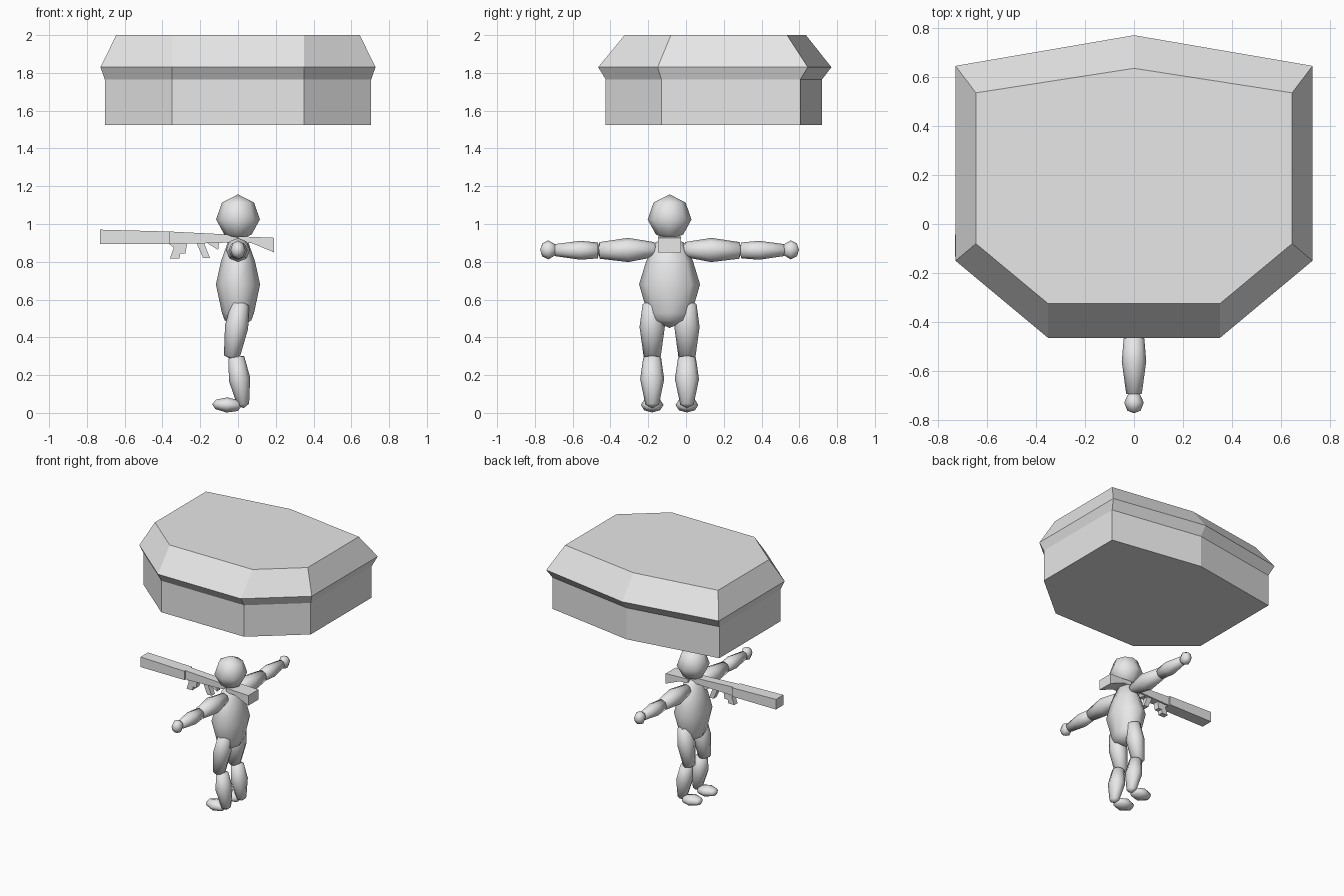
import bpy, bmesh, math
from mathutils import Vector

if "Cube" in bpy.data.objects:
    bpy.data.objects.remove(bpy.data.objects["Cube"])

MID = -0.087          # y of the figure's centre plane
grey = bpy.data.materials.new("plain grey")
grey.diffuse_color = (0.8, 0.8, 0.8, 1)
grey.use_nodes = True
grey.node_tree.nodes["Principled BSDF"].inputs["Base Color"].default_value = grey.diffuse_color


def finish(name, bm, smooth=False):
    bmesh.ops.recalc_face_normals(bm, faces=bm.faces)
    for f in bm.faces:
        f.smooth = smooth
    me = bpy.data.meshes.new(name)
    bm.to_mesh(me)
    bm.free()
    me.materials.append(grey)
    ob = bpy.data.objects.new(name, me)
    bpy.context.collection.objects.link(ob)
    return ob


def bridge(bm, rings):
    for a, b in zip(rings, rings[1:]):
        n = len(a)
        for i in range(n):
            bm.faces.new((a[i], a[(i + 1) % n], b[(i + 1) % n], b[i]))


def limb(name, a, b, profile, wide=1.0, sides=8):
    """Rounded body part from a to b; profile is (fraction, radius)."""
    a, b = Vector(a), Vector(b)
    d = (b - a).normalized()
    u = Vector((1, 0, 0)) if abs(d.y) > 0.9 else Vector((0, 1, 0))
    v = d.cross(u).normalized()
    bm = bmesh.new()
    rings = []
    for t, r in profile:
        c = a.lerp(b, t)
        rings.append([bm.verts.new(c + u * (r * wide * math.cos(k)) + v * (r * math.sin(k)))
                      for k in (math.tau * i / sides for i in range(sides))])
    bridge(bm, rings)
    for ring, tip in ((rings[0], a), (rings[-1], b)):
        pole = bm.verts.new(tip)
        for i in range(sides):
            bm.faces.new((ring[i], ring[(i + 1) % sides], pole))
    return finish(name, bm, True)


def plate(name, outline, width):
    """Side outline in x and z, thickened across y."""
    bm = bmesh.new()
    rings = [[bm.verts.new((x, MID + s * width / 2, z)) for x, z in outline] for s in (-1, 1)]
    bridge(bm, rings)
    for r in rings:
        bm.faces.new(r)
    return finish(name, bm)


# Faceted overhead slab: seven-sided levels with a projecting rim
bm = bmesh.new()
levels = []
for z, w, back, tip, side_front, front in (
        (1.525, 0.705, 0.605, 0.72, -0.13, -0.425),
        (1.765, 0.705, 0.605, 0.72, -0.13, -0.425),
        (1.83, 0.728, 0.645, 0.77, -0.15, -0.465),
        (2.0, 0.645, 0.535, 0.635, -0.08, -0.325)):
    pts = [(0, tip), (w, back), (w, side_front), (0.35, front),
           (-0.35, front), (-w, side_front), (-w, back)]
    levels.append([bm.verts.new((x, y, z)) for x, y in pts])
bridge(bm, levels)
bm.faces.new(levels[0])
bm.faces.new(levels[-1])
finish("overhead_slab", bm)

# Head and torso
limb("head", (0, MID, 0.915), (0, MID, 1.157),
     [(0.12, 0.072), (0.45, 0.116), (0.82, 0.085)])
limb("torso", (0, MID, 0.45), (0, MID, 0.94),
     [(0.08, 0.07), (0.16, 0.085), (0.47, 0.117), (0.72, 0.09), (0.92, 0.055)], 1.38)

# Arms and legs on both sides of the centre plane
for s, side in ((1, "right"), (-1, "left")):
    def at(x, y, z):
        return (x, MID + s * y, z)
    limb(side + "_upper_arm", at(0, 0.06, 0.865), at(0, 0.38, 0.86),
         [(0.07, 0.04), (0.5, 0.064), (0.97, 0.044)])
    limb(side + "_forearm", at(0, 0.37, 0.86), at(0, 0.615, 0.862),
         [(0.04, 0.042), (0.42, 0.05), (0.96, 0.032)])
    limb(side + "_hand", at(0, 0.598, 0.863), at(0, 0.685, 0.863),
         [(0.1, 0.03), (0.5, 0.05), (0.88, 0.034)], 0.8)
    limb(side + "_thigh", at(0.015, 0.092, 0.595), at(-0.035, 0.092, 0.285),
         [(0.06, 0.047), (0.45, 0.062), (0.96, 0.042)], 1.08)
    limb(side + "_shin", at(-0.01, 0.092, 0.305), at(0.03, 0.092, 0.025),
         [(0.04, 0.042), (0.45, 0.057), (0.93, 0.032)], 1.12)
    limb(side + "_foot", at(0.02, 0.092, 0.038), at(-0.137, 0.092, 0.046),
         [(0.12, 0.029), (0.5, 0.04), (0.88, 0.025)], 1.5)

# Long tool resting across the shoulder
plate("tool_barrel", [(-0.73, 0.893), (-0.73, 0.97), (-0.36, 0.96), (-0.36, 0.893)], 0.09)
plate("tool_body", [(-0.36, 0.893), (-0.36, 0.96), (-0.06, 0.945), (0.02, 0.935),
                    (0.02, 0.905), (-0.1, 0.9)], 0.065)
plate("tool_magazine", [(-0.365, 0.895), (-0.34, 0.875), (-0.36, 0.818), (-0.31, 0.818),
                        (-0.305, 0.845), (-0.278, 0.845), (-0.27, 0.895)], 0.04)
plate("tool_grip", [(-0.22, 0.9), (-0.185, 0.82), (-0.148, 0.82), (-0.18, 0.9)], 0.04)
plate("tool_trigger", [(-0.165, 0.9), (-0.105, 0.863), (-0.1, 0.91)], 0.04)
plate("tool_stock", [(0.0, 0.935), (0.19, 0.927), (0.19, 0.85), (0.07, 0.9), (0.0, 0.9)], 0.12)
